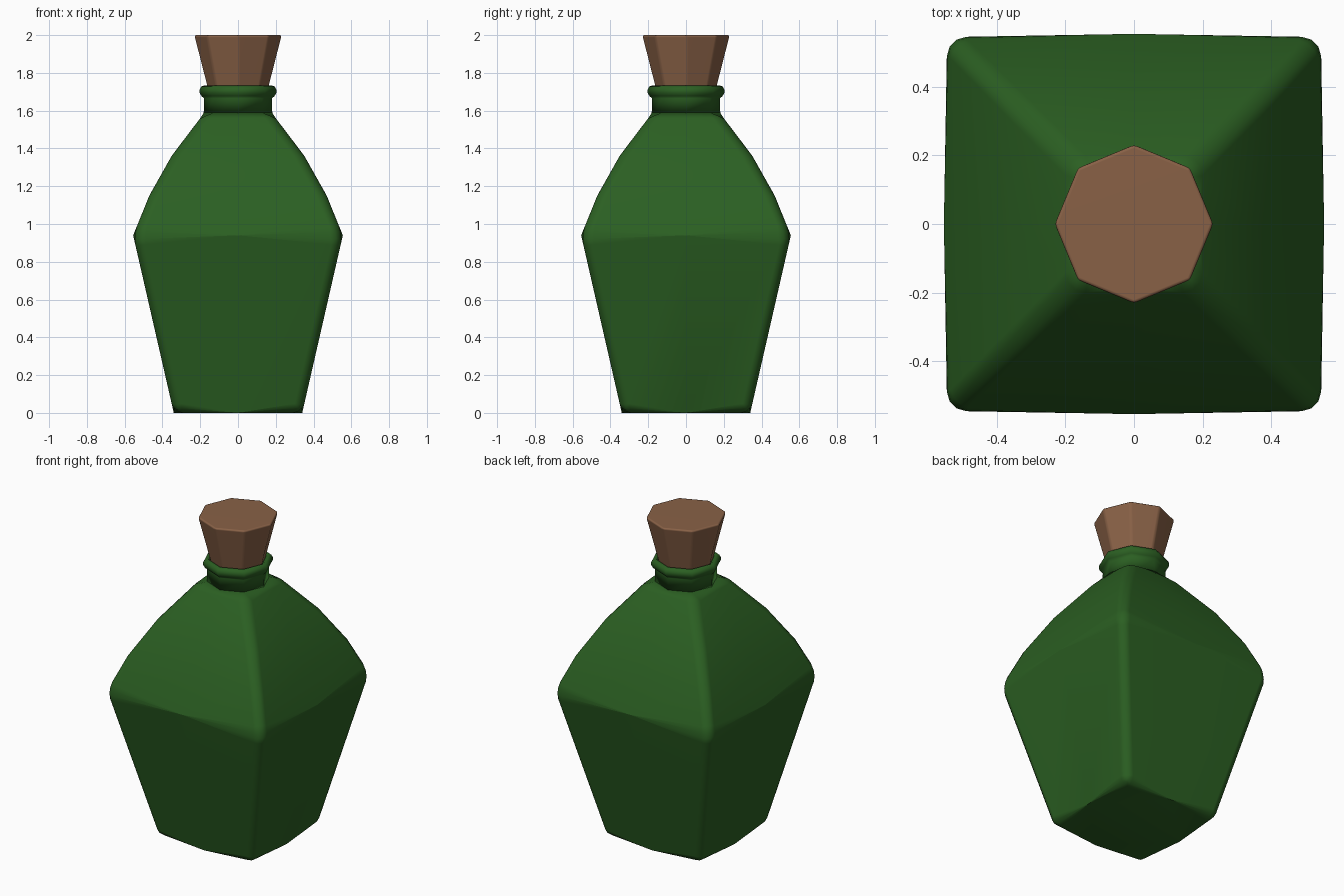
import bpy, bmesh
from math import cos, sin, pi

if "Cube" in bpy.data.objects:
    bpy.data.objects.remove(bpy.data.objects["Cube"])


def material(name, color):
    m = bpy.data.materials.new(name)
    m.diffuse_color = color
    m.use_nodes = True
    m.node_tree.nodes["Principled BSDF"].inputs["Base Color"].default_value = m.diffuse_color
    return m


GLASS = material("green_glass", (0.024, 0.115, 0.016, 1))
CORK = material("cork", (0.25, 0.12, 0.062, 1))


def square(h, z):
    # corners sit at odd indices, side midpoints at even ones
    pts = [(1, 0), (1, 1), (0, 1), (-1, 1), (-1, 0), (-1, -1), (0, -1), (1, -1)]
    return [(x * h, y * h, z) for x, y in pts]


def octagon(r, z):
    return [(r * cos(i * pi / 4), r * sin(i * pi / 4), z) for i in range(8)]


def loft(name, rings, mat, offset, bevel_test):
    """Skin a stack of 8-point rings, cap both ends, bevel the chosen edges."""
    bm = bmesh.new()
    loops = [[bm.verts.new(p) for p in ring] for ring in rings]
    where = {v: (k, i) for k, loop in enumerate(loops) for i, v in enumerate(loop)}
    for a, b in zip(loops, loops[1:]):
        for i in range(8):
            j = (i + 1) % 8
            bm.faces.new((a[i], a[j], b[j], b[i]))
    bm.faces.new(loops[0][::-1])
    bm.faces.new(loops[-1])
    edges = [e for e in bm.edges if bevel_test(where[e.verts[0]], where[e.verts[1]])]
    if edges:
        bmesh.ops.bevel(bm, geom=edges, offset=offset, segments=3, profile=0.5,
                        affect='EDGES', clamp_overlap=True)
    bmesh.ops.recalc_face_normals(bm, faces=bm.faces)
    for f in bm.faces:
        f.smooth = True
    me = bpy.data.meshes.new(name)
    bm.to_mesh(me)
    bm.free()
    me.materials.append(mat)
    ob = bpy.data.objects.new(name, me)
    bpy.context.collection.objects.link(ob)
    wn = ob.modifiers.new("weighted_normals", 'WEIGHTED_NORMAL')
    wn.keep_sharp = True
    return ob


# Body: square, tapered, domed shoulder closing onto the octagonal neck
body = [square(h, z) for h, z in
        [(0.34, 0), (0.555, 0.94), (0.467, 1.155), (0.348, 1.365), (0.2, 1.56)]]
body.append(octagon(0.18, 1.59))


def body_edges(a, b):
    if a[0] == b[0]:
        return a[0] in (0, 1)                     # base rim and waist
    return a[1] % 2 == 1 and max(a[0], b[0]) < 5  # upright corners


loft("bottle_body", body, GLASS, 0.05, body_edges)

# Neck with rounded lip
neck = [octagon(r, z) for r, z in
        [(0.182, 1.56), (0.18, 1.665), (0.194, 1.678), (0.203, 1.695),
         (0.203, 1.712), (0.194, 1.728), (0.178, 1.733), (0.168, 1.725), (0.15, 1.70)]]
loft("bottle_neck", neck, GLASS, 0, lambda a, b: False)

# Cork: flared octagonal plug with softened edges
loft("cork_stopper", [octagon(0.142, 1.64), octagon(0.234, 2.0)], CORK, 0.012,
     lambda a, b: True)
